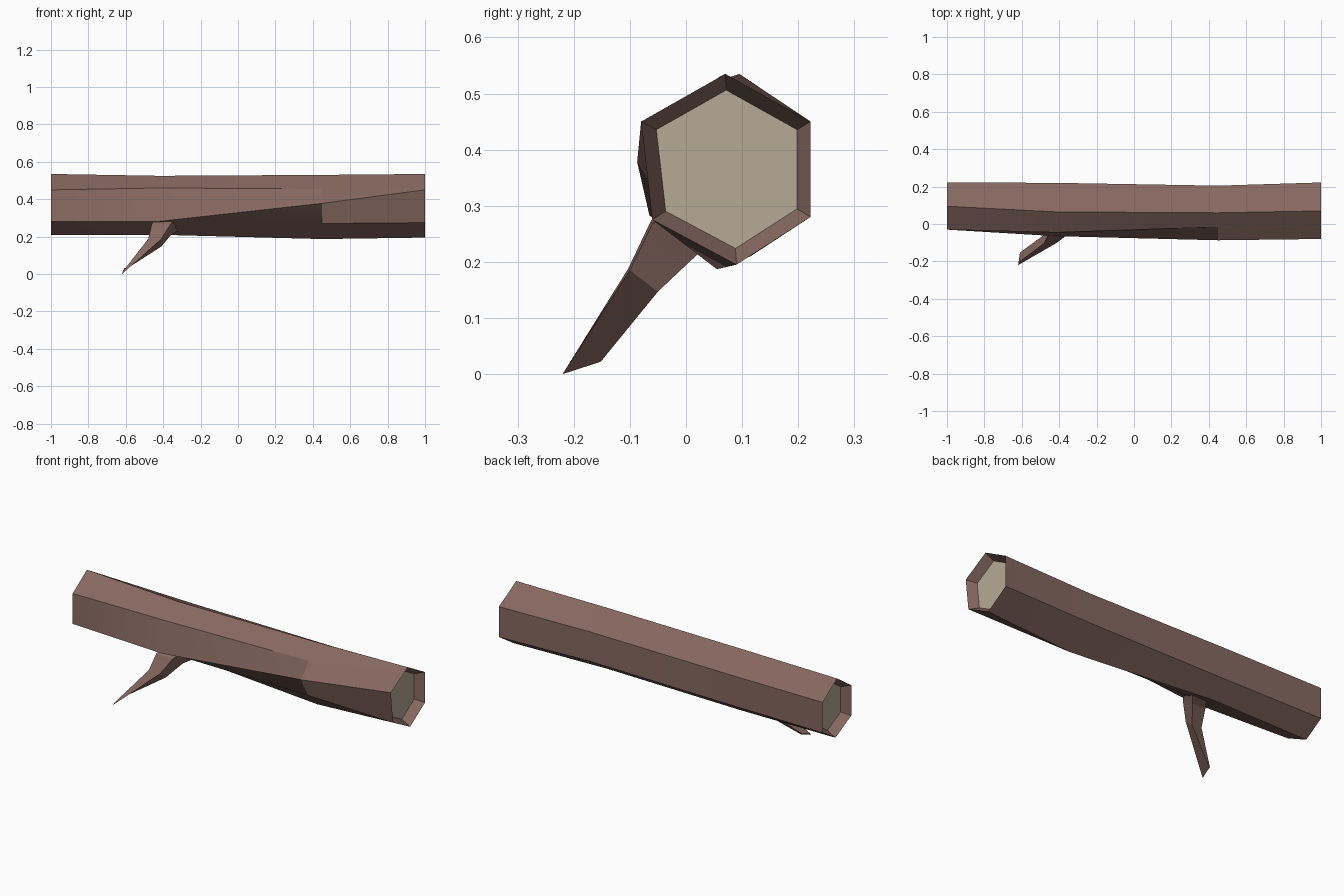
import bpy, bmesh, math
from mathutils import Vector

if "Cube" in bpy.data.objects:
    bpy.data.objects.remove(bpy.data.objects["Cube"])


def material(name, rgb):
    m = bpy.data.materials.new(name)
    m.diffuse_color = (*rgb, 1)
    m.use_nodes = True
    m.node_tree.nodes["Principled BSDF"].inputs["Base Color"].default_value = m.diffuse_color
    return m


bark = material("bark", (0.24, 0.14, 0.118))
wood = material("cut_wood", (0.47, 0.40, 0.30))


def loft(name, rings, mats, cap_mat=0, smooth=30):
    """Skin a list of closed rings and cap both ends."""
    bm = bmesh.new()
    vr = [[bm.verts.new(p) for p in ring] for ring in rings]
    n = len(rings[0])
    for a, b in zip(vr, vr[1:]):
        for i in range(n):
            j = (i + 1) % n
            bm.faces.new((a[i], a[j], b[j], b[i]))
    for ring in (vr[0][::-1], vr[-1]):
        bm.faces.new(ring).material_index = cap_mat
    bmesh.ops.recalc_face_normals(bm, faces=bm.faces)
    me = bpy.data.meshes.new(name)
    bm.to_mesh(me)
    bm.free()
    for m in mats:
        me.materials.append(m)
    ob = bpy.data.objects.new(name, me)
    bpy.context.collection.objects.link(ob)
    bpy.context.view_layer.objects.active = ob
    ob.select_set(True)
    bpy.ops.object.shade_smooth_by_angle(angle=math.radians(smooth))
    ob.select_set(False)
    return ob


# Log sections (y, z): top, back upper, back lower, bottom, lower front,
# twisting front ridge, upper front
sections = [
    (-1.0, [(.095, .535), (.222, .45), (.222, .28), (.11, .21),
            (.04, .245), (-.03, .28), (-.03, .45)]),
    (-.42, [(.065, .525), (.220, .45), (.215, .28), (.115, .21),
            (.025, .245), (-.065, .282), (-.045, .46)]),
    (.45, [(.06, .53), (.205, .45), (.205, .285), (.055, .187),
           (-.03, .27), (-.087, .378), (-.015, .455)]),
    (1.0, [(.07, .535), (.222, .45), (.222, .28), (.09, .195),
           (-.06, .275), (-.08, .45), (-.005, .4925)]),
]
outer = [[Vector((x, y, z)) for y, z in pts] for x, pts in sections]


def recess(ring, dx):
    """Shrunken ring set back into the log for the cut face."""
    c = (ring[0] + ring[3]) / 2
    return [c + (p - c) * 0.83 + Vector((dx, 0, 0)) for p in ring]


rings = [recess(outer[0], .05)] + outer + [recess(outer[-1], -.05)]
loft("log", rings, [bark, wood], cap_mat=1)

# Broken side branch: root inside the log, elbow, chisel tip
branch = [
    [(-.44, -.04, .30), (-.34, -.03, .29), (-.32, .06, .23), (-.41, .06, .23)],
    [(-.46, -.063, .272), (-.36, -.06, .268), (-.355, .02, .213), (-.435, .02, .213)],
    [(-.48, -.103, .188), (-.412, -.10, .185), (-.41, -.05, .147), (-.47, -.05, .152)],
    [(-.617, -.205, .012), (-.62, -.22, 0), (-.605, -.152, .022), (-.61, -.153, .027)],
]
loft("branch", branch, [bark], smooth=15)
